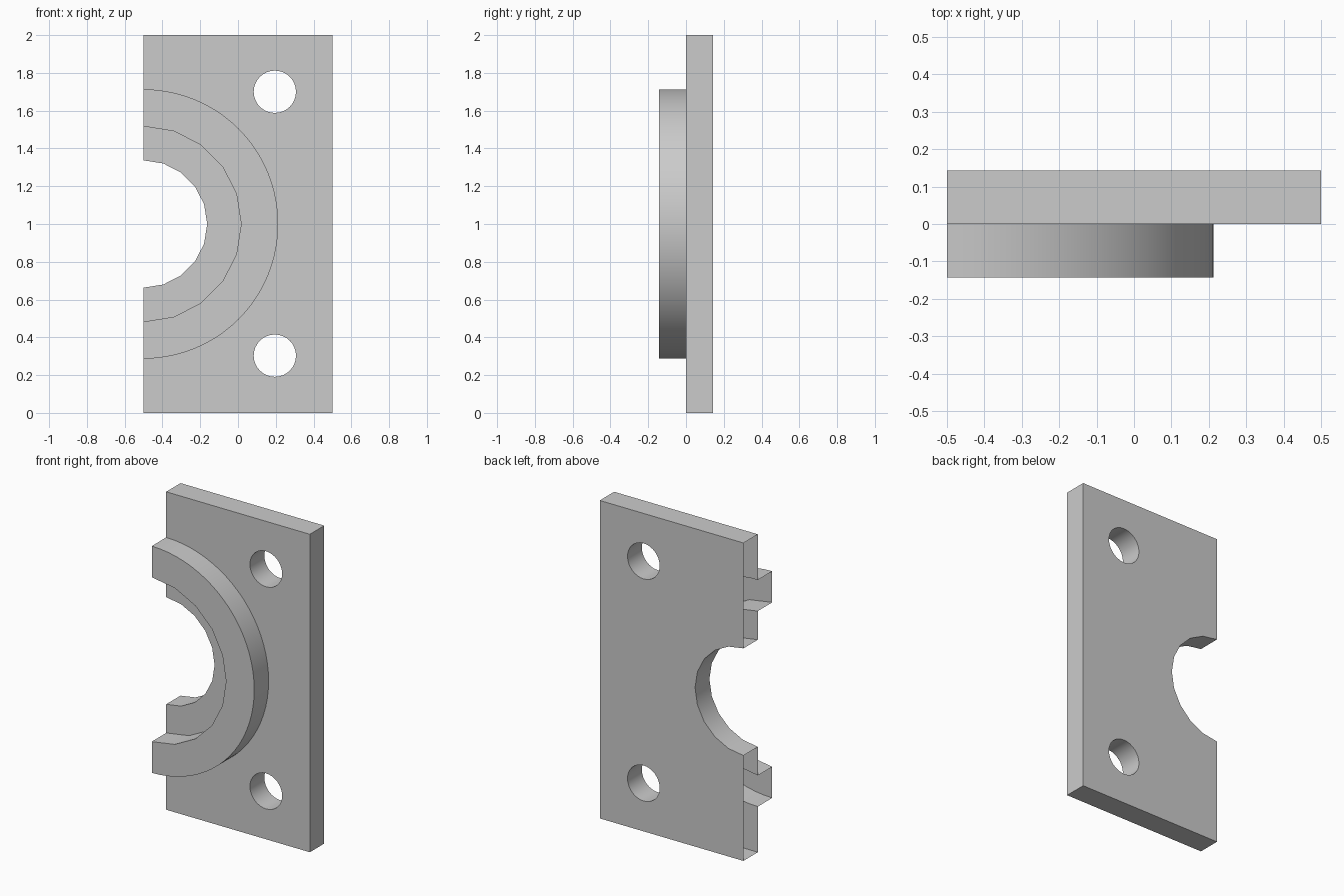
import bpy, bmesh, math

if "Cube" in bpy.data.objects:
    bpy.data.objects.remove(bpy.data.objects["Cube"])

BACK, MID, FRONT = 0.143, 0.0, -0.143   # depth layers
CX, CZ = -0.5, 1.0                      # centre of the half collar

bm = bmesh.new()


def arc(cx, cz, r, a0, a1, n):
    return [(cx + r * math.cos(a0 + (a1 - a0) * i / n),
             cz + r * math.sin(a0 + (a1 - a0) * i / n)) for i in range(n + 1)]


def half(r, n):
    return arc(CX, CZ, r, math.pi / 2, -math.pi / 2, n)


def wall(pts, y0, y1, smooth=False):
    """Strip of side faces along a path."""
    for (xa, za), (xb, zb) in zip(pts, pts[1:]):
        f = bm.faces.new([bm.verts.new(c) for c in
                          ((xa, y0, za), (xb, y0, zb), (xb, y1, zb), (xa, y1, za))])
        f.smooth = smooth


def flat(loops, y):
    """Flat face bounded by an outline and optional holes."""
    edges = []
    for pts in loops:
        vs = [bm.verts.new((x, y, z)) for x, z in pts]
        edges += [bm.edges.new((a, b)) for a, b in zip(vs, vs[1:] + vs[:1])]
    bmesh.ops.triangle_fill(bm, use_beauty=True, use_dissolve=False, edges=edges)


# Outlines
rim = [(CX, 2.0), (0.5, 2.0), (0.5, 0.0), (CX, 0.0)]
outer, inner, bore = half(0.713, 40), half(0.517, 10), half(0.337, 10)
holes = [arc(0.195, z, 0.112, 0, 2 * math.pi, 32) for z in (0.303, 1.70)]
hole_loops = [h[:-1] for h in holes]

# Flat layers: back, plate front, recessed step, collar front
flat([rim + bore[::-1]] + hole_loops, BACK)
flat([rim + outer[::-1]] + hole_loops, MID)
flat([inner + bore[::-1]], MID)
flat([outer + inner[::-1]], FRONT)

# Side walls (the cut side at x = -0.5 stays open)
wall(rim, MID, BACK)
wall(bore, MID, BACK, True)
wall(outer, FRONT, MID, True)
wall(inner, FRONT, MID, True)
for h in holes:
    wall(h, MID, BACK, True)

# Weld and orient outwards
bmesh.ops.remove_doubles(bm, verts=bm.verts[:], dist=1e-5)
bmesh.ops.recalc_face_normals(bm, faces=bm.faces[:])
bm.normal_update()
if sum(f.normal.y * f.calc_area() for f in bm.faces
       if f.calc_center_median().y > BACK - 1e-4) < 0:
    bmesh.ops.reverse_faces(bm, faces=bm.faces[:])

mesh = bpy.data.meshes.new("half_flange_plate")
bm.to_mesh(mesh)
bm.free()
plate = bpy.data.objects.new("half_flange_plate", mesh)
bpy.context.collection.objects.link(plate)

# Plain grey
grey = bpy.data.materials.new("plain grey")
grey.diffuse_color = (0.6, 0.6, 0.6, 1)
grey.use_nodes = True
grey.node_tree.nodes["Principled BSDF"].inputs["Base Color"].default_value = grey.diffuse_color
mesh.materials.append(grey)

# Smooth curved walls, sharp rims
bpy.context.view_layer.objects.active = plate
plate.select_set(True)
bpy.ops.object.shade_smooth_by_angle(angle=math.radians(30))
